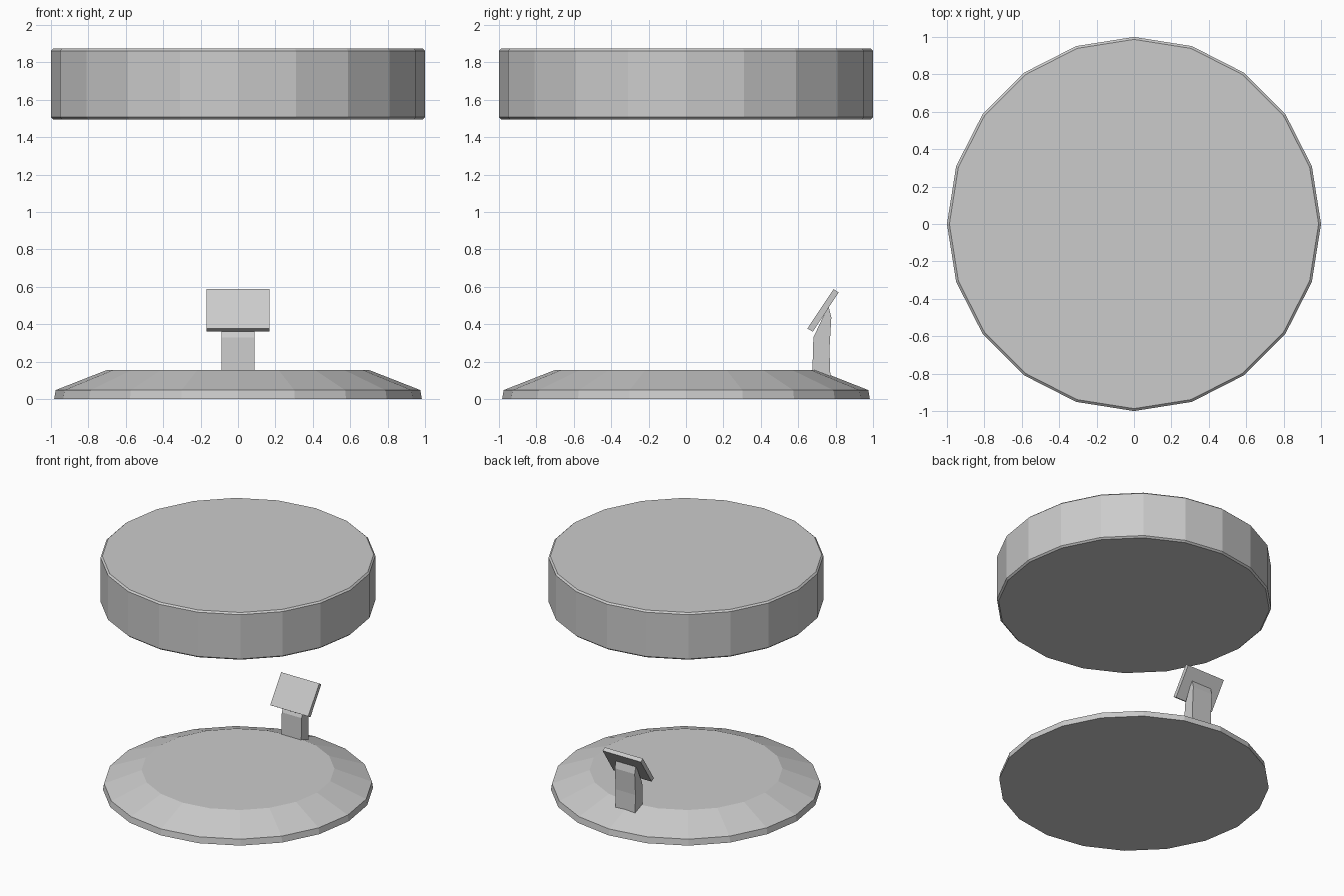
import bpy, bmesh
from math import cos, sin, tau

cube = bpy.data.objects.get("Cube")
if cube:
    bpy.data.objects.remove(cube, do_unlink=True)

# Single grey finish
grey = bpy.data.materials.new("plain grey")
grey.use_nodes = True
colour = (0.6, 0.6, 0.6, 1)
grey.diffuse_color = colour
grey.node_tree.nodes["Principled BSDF"].inputs["Base Color"].default_value = colour


def skin(name, rings):
    """Join matching rings of points into a closed, flat-shaded solid."""
    bm = bmesh.new()
    loops = [[bm.verts.new(p) for p in ring] for ring in rings]
    n = len(loops[0])
    for a, b in zip(loops, loops[1:]):
        for i in range(n):
            j = (i + 1) % n
            bm.faces.new((a[i], a[j], b[j], b[i]))
    bm.faces.new(loops[0][::-1])
    bm.faces.new(loops[-1])
    bmesh.ops.recalc_face_normals(bm, faces=bm.faces)
    mesh = bpy.data.meshes.new(name)
    bm.to_mesh(mesh)
    bm.free()
    mesh.materials.append(grey)
    obj = bpy.data.objects.new(name, mesh)
    bpy.context.collection.objects.link(obj)
    return obj


def turned(name, profile, sides=20):
    """Solid of revolution from (radius, height) pairs."""
    return skin(name, [[(r * cos(tau * i / sides), r * sin(tau * i / sides), z)
                        for i in range(sides)] for r, z in profile])


def extruded(name, outline, half_width):
    """Side outline of (y, z) pairs, extruded evenly across x."""
    return skin(name, [[(x, y, z) for y, z in outline]
                       for x in (-half_width, half_width)])


# Low floor platform with a sloped rim
turned("base_platform", [(0.983, 0), (0.975, 0.048), (0.702, 0.155)])

# Floating upper disc with narrow chamfers
turned("upper_disc", [(0.987, 1.495), (1, 1.507), (1, 1.862), (0.987, 1.874)])

# Bent console post at the back of the platform
extruded("console_post", [(0.676, 0.12), (0.676, 0.153), (0.681, 0.329), (0.761, 0.5),
                          (0.777, 0.436), (0.767, 0.265), (0.772, 0.12)], 0.088)

# Tilted console panel
extruded("console_panel", [(0.649, 0.377), (0.678, 0.36), (0.816, 0.57), (0.789, 0.588)], 0.169)
